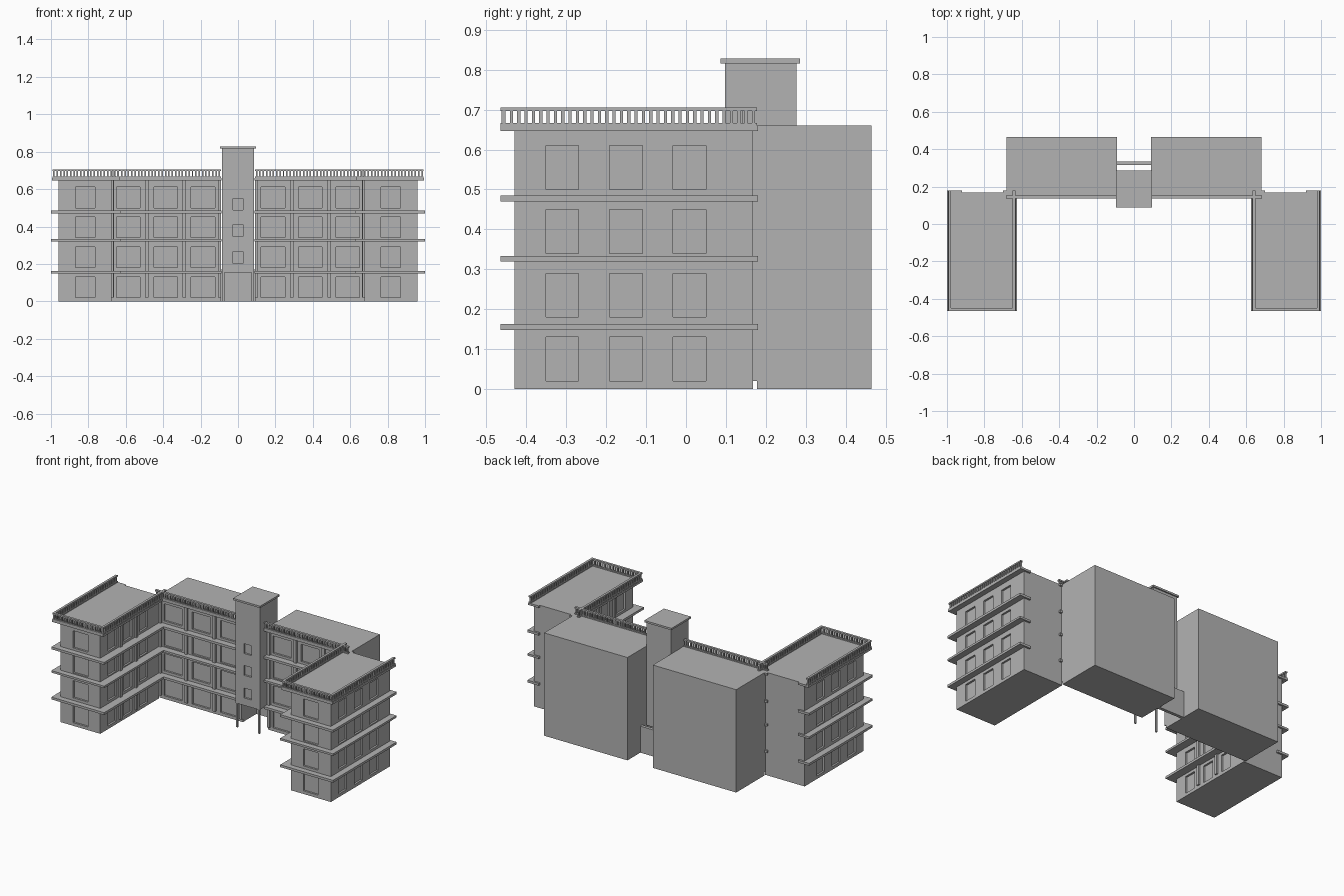
import bpy, bmesh
from mathutils import Matrix, Vector

cube = bpy.data.objects.get("Cube")
if cube:
    bpy.data.objects.remove(cube)

GREY = bpy.data.materials.new("plain_grey")
GREY.use_nodes = True
GREY.diffuse_color = (0.45, 0.45, 0.45, 1)
GREY.node_tree.nodes["Principled BSDF"].inputs["Base Color"].default_value = GREY.diffuse_color


def finish(name, bm):
    bmesh.ops.recalc_face_normals(bm, faces=bm.faces)
    mesh = bpy.data.meshes.new(name)
    bm.to_mesh(mesh)
    bm.free()
    mesh.materials.append(GREY)
    obj = bpy.data.objects.new(name, mesh)
    bpy.context.collection.objects.link(obj)
    return obj


def boxes(name, items):
    """One object from boxes given as (x0, x1, y0, y1, z0, z1)."""
    bm = bmesh.new()
    for x0, x1, y0, y1, z0, z1 in items:
        centre = Vector((x0 + x1, y0 + y1, z0 + z1)) / 2
        size = (abs(x1 - x0), y1 - y0, z1 - z0, 1)
        bmesh.ops.create_cube(bm, size=1, matrix=Matrix.Translation(centre) @ Matrix.Diagonal(size))
    return finish(name, bm)


def prism(name, outline, levels):
    """Flat outline extruded between each pair of heights."""
    bm = bmesh.new()
    for z0, z1 in levels:
        face = bm.faces.new([bm.verts.new((x, y, z0)) for x, y in outline])
        top = bmesh.ops.extrude_face_region(bm, geom=[face])["geom"]
        bmesh.ops.translate(bm, vec=(0, 0, z1 - z0),
                            verts=[v for v in top if isinstance(v, bmesh.types.BMVert)])
    return finish(name, bm)


def recess(obj, items):
    """Sink window openings into a solid body."""
    cutter = boxes("window_cutter", items)
    cutter.hide_render = True
    mod = obj.modifiers.new("windows", 'BOOLEAN')
    mod.operation, mod.solver, mod.object = 'DIFFERENCE', 'EXACT', cutter
    bpy.context.view_layer.update()
    mesh = bpy.data.meshes.new_from_object(obj.evaluated_get(bpy.context.evaluated_depsgraph_get()))
    obj.modifiers.clear()
    obj.data = mesh
    bpy.data.objects.remove(cutter)


def mirrored(s, items):
    return [(s * a, s * b, *rest) for a, b, *rest in items]


def railing(x0, x1, y0, y1):
    """Bottom rail, top rail and evenly spaced balusters along the longer side."""
    parts = [(x0, x1, y0, y1, 0.66, 0.667), (x0, x1, y0, y1, 0.696, 0.705)]
    along_x = x1 - x0 > y1 - y0
    length = max(x1 - x0, y1 - y0)
    count = round(length / 0.0183)
    for i in range(count):
        t = (i + 0.5) * length / count
        if along_x:
            parts.append((x0 + t - 0.004, x0 + t + 0.004, y0 + 0.003, y1 - 0.003, 0.665, 0.698))
        else:
            parts.append((x0 + 0.003, x1 - 0.003, y0 + t - 0.004, y0 + t + 0.004, 0.665, 0.698))
    return parts


FLOORS = [(0.02, 0.13), (0.18, 0.29), (0.34, 0.45), (0.50, 0.61)]
SLABS = [(0.148, 0.163), (0.32, 0.333), (0.47, 0.485)]
ROOF = [(0.647, 0.66)]
D = 0.012   # window depth

for side, s in (("left", 1), ("right", -1)):
    # Side wing with recessed windows on three faces
    wing = boxes(side + "_wing", mirrored(s, [(0.677, 0.96, -0.43, 0.168, 0, 0.66)]))
    cuts = []
    for z0, z1 in FLOORS:
        cuts.append((0.765, 0.87, -0.5, -0.43 + D, z0, z1))
        for y in (-0.31, -0.15, 0.009):
            cuts.append((0.96 - D, 1.0, y - 0.041, y + 0.041, z0, z1))
            cuts.append((0.6, 0.677 + D, y - 0.041, y + 0.041, z0, z1))
    recess(wing, mirrored(s, cuts))

    # Rear block with recessed windows on its front
    block = boxes(side + "_rear_block", mirrored(s, [(0.09, 0.682, 0.178, 0.465, 0, 0.66)]))
    recess(block, mirrored(s, [(x - 0.063, x + 0.063, 0.1, 0.178 + D, z0, z1)
                               for x in (0.187, 0.387, 0.587) for z0, z1 in FLOORS]))

    # Pilasters between windows
    strips = [(x - 0.009, x + 0.009, 0.165, 0.18, 0.02, 0.65) for x in (0.099, 0.288, 0.488, 0.673)]
    strips += [(0.666, 0.68, y - 0.009, y + 0.009, 0.02, 0.65) for y in (-0.23, -0.07)]
    boxes(side + "_pilasters", mirrored(s, strips))

    # Ledges wrapping the wing, and straight ledges along the rear block
    for name, levels, outer, inner in (("ledges", SLABS, 1.0, 0.625), ("eaves", ROOF, 0.995, 0.632)):
        outline = [(outer, 0.18), (outer, -0.465), (inner, -0.465), (inner, 0.18),
                   (0.7, 0.18), (0.7, -0.4), (0.92, -0.4), (0.92, 0.18)]
        prism(f"{side}_wing_{name}", [(s * x, y) for x, y in outline], levels)
        boxes(f"{side}_block_{name}", mirrored(s, [(0.088, 0.685, 0.137, 0.18, *z) for z in levels]))

    # Roof balustrades
    rails = railing(0.978, 0.993, -0.465, 0.178)
    rails += railing(0.634, 0.649, -0.465, 0.178)
    rails += railing(0.634, 0.993, -0.465, -0.45)
    rails += railing(0.09, 0.685, 0.137, 0.152)
    boxes(side + "_balustrade", mirrored(s, rails))

# Central stair tower raised on thin posts
tower = boxes("tower", [(-0.086, 0.086, 0.098, 0.277, 0.155, 0.818)])
recess(tower, [(-0.026, 0.026, 0, 0.098 + D, z, z + 0.063) for z in (0.203, 0.348, 0.488)])
boxes("tower_cap", [(-0.096, 0.096, 0.087, 0.285, 0.816, 0.828)])
boxes("tower_posts", [(x - 0.005, x + 0.005, 0.1, 0.11, 0, 0.157) for x in (-0.078, 0.078)])

# Low wall joining the rear blocks
boxes("link_wall", [(-0.092, 0.092, 0.315, 0.335, 0, 0.17)])
